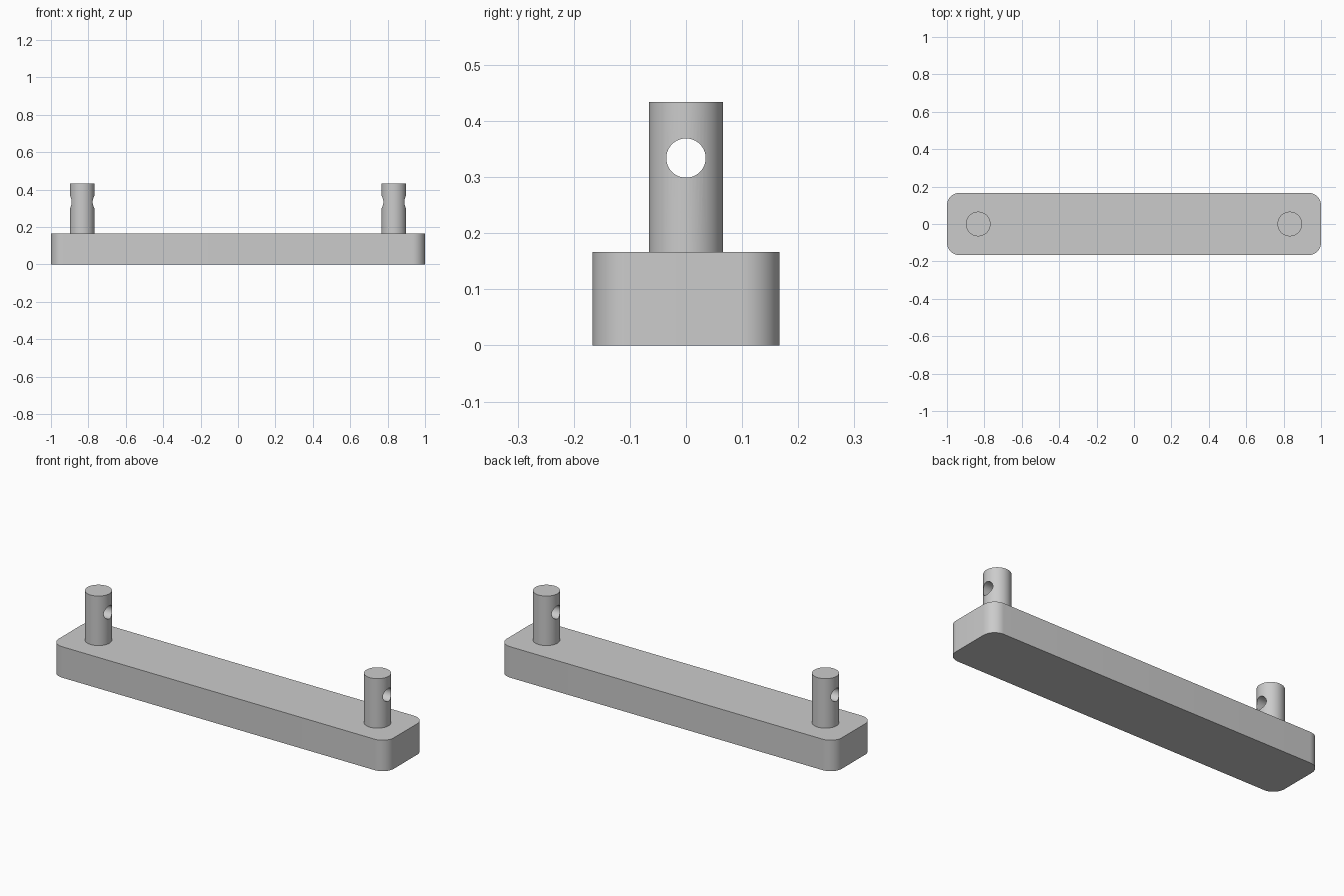
import bpy
import bmesh
import math

LENGTH, WIDTH, HEIGHT = 2.0, 0.333, 0.167
CORNER = 0.067
PIN_X, PIN_R, PIN_TOP = 0.833, 0.066, 0.434
HOLE_R, HOLE_Z = 0.035, 0.334

if "Cube" in bpy.data.objects:
    bpy.data.objects.remove(bpy.data.objects["Cube"], do_unlink=True)

grey = bpy.data.materials.new("plain grey")
grey.use_nodes = True
colour = (0.6, 0.6, 0.6, 1)
grey.diffuse_color = colour
grey.node_tree.nodes["Principled BSDF"].inputs["Base Color"].default_value = colour


def activate(obj):
    bpy.ops.object.select_all(action="DESELECT")
    obj.select_set(True)
    bpy.context.view_layer.objects.active = obj


def finish(obj):
    obj.data.materials.clear()
    obj.data.materials.append(grey)
    activate(obj)
    bpy.ops.object.shade_smooth_by_angle(angle=math.radians(30))


def cylinder(name, radius, depth, location, rotation=(0, 0, 0)):
    bpy.ops.mesh.primitive_cylinder_add(
        vertices=64, radius=radius, depth=depth, location=location, rotation=rotation)
    obj = bpy.context.object
    obj.name = name
    return obj


# Base bar with rounded vertical corners
bm = bmesh.new()
bmesh.ops.create_cube(bm, size=1)
bmesh.ops.scale(bm, vec=(LENGTH, WIDTH, HEIGHT), verts=bm.verts)
bmesh.ops.translate(bm, vec=(0, 0, HEIGHT / 2), verts=bm.verts)
upright = [e for e in bm.edges if abs(e.verts[0].co.z - e.verts[1].co.z) > HEIGHT / 2]
bmesh.ops.bevel(bm, geom=upright, offset=CORNER, segments=12, profile=0.5, affect="EDGES")
mesh = bpy.data.meshes.new("base_bar")
bm.to_mesh(mesh)
bm.free()
base = bpy.data.objects.new("base_bar", mesh)
bpy.context.collection.objects.link(base)
finish(base)

# Upright pins, each drilled through along x
for side, name in ((1, "left_pin"), (-1, "right_pin")):
    x = side * PIN_X
    pin = cylinder(name, PIN_R, PIN_TOP - HEIGHT, (x, 0, (PIN_TOP + HEIGHT) / 2))
    drill = cylinder("hole_cutter", HOLE_R, PIN_R * 4, (x, 0, HOLE_Z), (0, math.pi / 2, 0))
    drill.hide_render = True
    cut = pin.modifiers.new("cross_hole", "BOOLEAN")
    cut.operation = "DIFFERENCE"
    cut.solver = "EXACT"
    cut.object = drill
    activate(pin)
    bpy.ops.object.modifier_apply(modifier=cut.name)
    bpy.data.objects.remove(drill, do_unlink=True)
    finish(pin)
